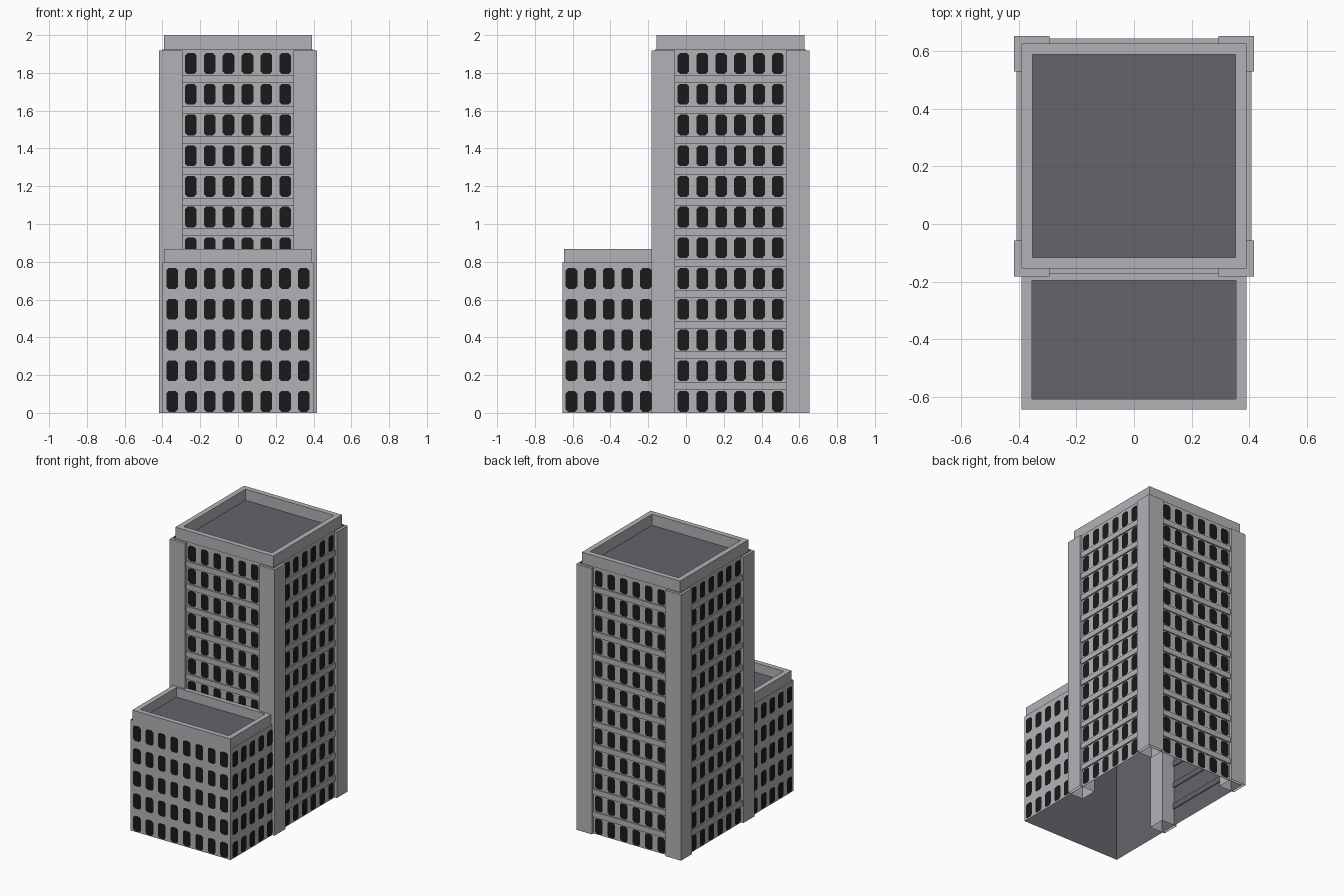
import bpy, math
from mathutils import Matrix, Vector

if "Cube" in bpy.data.objects:
    bpy.data.objects.remove(bpy.data.objects["Cube"])

def mat(name, c):
    m = bpy.data.materials.new(name)
    m.diffuse_color = (*c, 1)
    m.use_nodes = True
    m.node_tree.nodes["Principled BSDF"].inputs["Base Color"].default_value = m.diffuse_color
    return m

CONCRETE = mat("grey concrete", (0.45, 0.45, 0.475))
ROOF = mat("dark slate roof", (0.125, 0.125, 0.145))
GLASS = mat("black window", (0.010, 0.010, 0.010))

def make(name, verts, faces, material):
    me = bpy.data.meshes.new(name)
    me.from_pydata([tuple(v) for v in verts], [], faces)
    me.materials.append(material)
    ob = bpy.data.objects.new(name, me)
    bpy.context.collection.objects.link(ob)
    return ob

def boxes(name, items, material, bottom=True):
    """items: list of ((x0,y0,z0),(x1,y1,z1))"""
    V, F = [], []
    sides = [(4, 5, 6, 7), (0, 1, 5, 4), (1, 2, 6, 5), (2, 3, 7, 6), (3, 0, 4, 7)]
    if bottom:
        sides.append((3, 2, 1, 0))
    for a, b in items:
        n = len(V)
        V += [(x, y, z) for z in (a[2], b[2])
              for x, y in ((a[0], a[1]), (b[0], a[1]), (b[0], b[1]), (a[0], b[1]))]
        F += [[n + i for i in f] for f in sides]
    return make(name, V, F, material)

def ring(name, x, y0, y1, z0, z1, t):
    """closed rectangular parapet of wall thickness t"""
    V = [(sx * (x - d), (y0 + d, y1 - d)[k], z) for z in (z0, z1) for d in (0, t)
         for sx, k in ((-1, 0), (1, 0), (1, 1), (-1, 1))]
    F = []
    for i in range(4):
        j = (i + 1) % 4
        F += [(i, j, 8 + j, 8 + i), (4 + j, 4 + i, 12 + i, 12 + j),
              (8 + i, 8 + j, 12 + j, 12 + i), (j, i, 4 + i, 4 + j)]
    return make(name, V, F, CONCRETE)

def roof(name, x, y0, y1, z):
    make(name, [(-x, y0, z), (x, y0, z), (x, y1, z), (-x, y1, z)], [(0, 1, 2, 3)], ROOF)

def windows(name, frame, cols, rows):
    """chamfered panes; frame(u, z) gives a point just outside the wall"""
    w, h, c = 0.031, 0.055, 0.013
    shape = [(-w, -h + c), (-w + c, -h), (w - c, -h), (w, -h + c),
             (w, h - c), (w - c, h), (-w + c, h), (-w, h - c)]
    V, F = [], []
    for u in cols:
        for z in rows:
            F.append(list(range(len(V), len(V) + 8)))
            V += [frame(u + a, z + b) for a, b in shape]
    make(name, V, F, GLASS)

# main sizes
CY = 0.236                     # tower centre in y
P, PI = 0.418, 0.294           # pillar outer / inner half extents
W, EPS = 0.40, 0.002           # wall plane half extent
STEP = 0.1626
FRONT, TOWER_TOP, WING_TOP = -0.654, 1.925, 0.80
rows = [0.061 + STEP * i for i in range(12)]
cols = [-0.25 + 0.1 * i for i in range(6)]

# tower walls with slate lining, windows and floor bands, one side per quarter turn
for k, side in enumerate(("front", "right", "back", "left")):
    M = Matrix.Translation((0, CY, 0)) @ Matrix.Rotation(k * math.pi / 2, 4, 'Z')
    z0 = WING_TOP if k == 0 else 0
    for part, d, m, f in (("wall", W, CONCRETE, (0, 1, 2, 3)), ("lining", W - 0.004, ROOF, (3, 2, 1, 0))):
        make("tower_%s_%s" % (part, side),
             [M @ Vector(v) for v in ((-d, -d, z0), (d, -d, z0), (d, -d, TOWER_TOP), (-d, -d, TOWER_TOP))],
             [f], m)
    windows("tower_windows_" + side, lambda u, z: M @ Vector((u, -W - EPS, z)),
            cols, [z for z in rows if z > z0])
    bands = [((-PI, -0.409, z + STEP / 2 - 0.02), (PI, -0.388, z + STEP / 2 + 0.02))
             for z in rows[:-1] if z + STEP / 2 > z0]
    ob = boxes("floor_bands_" + side, bands, CONCRETE)
    ob.data.materials.append(ROOF)
    for p in ob.data.polygons:                 # inner faces match the lining
        if p.normal.y > 0.5:
            p.material_index = 1
    ob.data.transform(M)

# corner pillars
boxes("corner_pillars", [((min(a, b), CY + min(c, d), 0), (max(a, b), CY + max(c, d), 1.918))
                         for a, b in ((-P, -PI), (PI, P)) for c, d in ((-P, -PI), (PI, P))],
      CONCRETE, bottom=False)

# tower crown
ring("tower_parapet", 0.391, CY - 0.391, CY + 0.391, 1.91, 2.0, 0.038)
roof("tower_roof", 0.355, CY - 0.355, CY + 0.355, 1.92)

# low front wing with slate lining
BACK = CY - W
for part, d, m in (("walls", 0, CONCRETE), ("lining", 0.004, ROOF)):
    x = W - d
    make("wing_" + part,
         [(a, b, z) for z in (0, WING_TOP - d) for a, b in
          ((-x, BACK), (-x, FRONT + d), (x, FRONT + d), (x, BACK))],
         [f if d == 0 else f[::-1] for f in ((0, 1, 5, 4), (1, 2, 6, 5), (2, 3, 7, 6))], m)
ring("wing_parapet", 0.391, FRONT + 0.008, -0.16, 0.79, 0.868, 0.037)
roof("wing_roof", 0.355, FRONT + 0.044, -0.195, WING_TOP)
windows("wing_windows_front", lambda u, z: (u, FRONT - EPS / 2, z),
        [-0.348 + 0.0994 * i for i in range(8)], rows[:5])
side_cols = [-0.606 + 0.0983 * i for i in range(5)]
windows("wing_windows_right", lambda u, z: (W + EPS, u, z), side_cols, rows[:5])
windows("wing_windows_left", lambda u, z: (-W - EPS, -u, z), [-u for u in side_cols], rows[:5])
